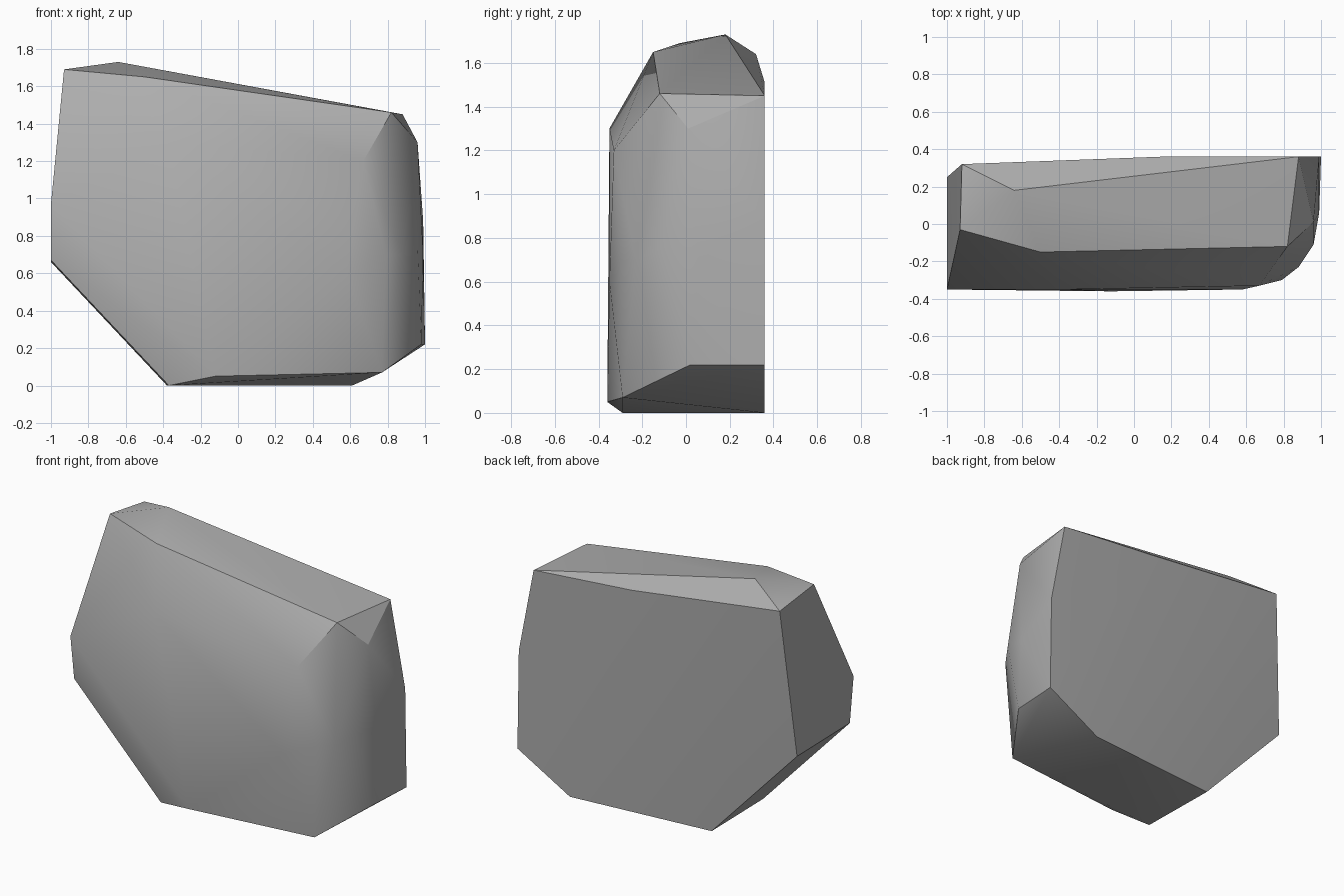
import bpy
import bmesh
import math

default_cube = bpy.data.objects.get("Cube")
if default_cube:
    bpy.data.objects.remove(default_cube, do_unlink=True)


def make_material(name, color):
    material = bpy.data.materials.new(name)
    material.use_nodes = True
    material.diffuse_color = color
    shader = material.node_tree.nodes["Principled BSDF"]
    shader.inputs["Base Color"].default_value = color
    shader.inputs["Roughness"].default_value = 1
    return material


def make_hull(name, corner_groups, material):
    """Wrap a faceted convex skin around the chiselled corners."""
    mesh = bpy.data.meshes.new(name)
    bm = bmesh.new()
    for corners in corner_groups:
        for corner in corners:
            bm.verts.new(corner)
    hull = bmesh.ops.convex_hull(bm, input=bm.verts[:])
    unused = [v for v in hull["geom_interior"] if isinstance(v, bmesh.types.BMVert)]
    bmesh.ops.delete(bm, geom=unused, context="VERTS")
    bmesh.ops.recalc_face_normals(bm, faces=bm.faces[:])
    bm.to_mesh(mesh)
    bm.free()
    mesh.materials.append(material)
    obj = bpy.data.objects.new(name, mesh)
    bpy.context.collection.objects.link(obj)
    return obj


# Sloping top ridge
top = [(-.93, -.03, 1.69), (-.5, -.15, 1.65), (.82, -.12, 1.46),
       (-.64, .18, 1.73)]

# Broad flat back
back = [(-.92, .32, 1.64), (.15, .36, 1.51), (.88, .36, 1.45),
        (.99, .36, .88), (1, .36, .22), (.61, .36, 0),
        (-.38, .27, 0), (-1, .25, .66)]

# Slightly domed front
front = [(-1, -.35, .97), (-1, -.31, .67), (-.38, -.35, 1.3),
         (-.37, -.29, 0), (-.12, -.36, .05), (.58, -.35, .6),
         (.67, -.33, 1.2), (.77, -.29, .07)]

# Rounded front corner and end
end = [(.79, -.3, .7), (.88, -.23, .7), (.96, -.11, .75),
       (.96, .01, 1.3), (.99, .06, .7), (.98, .02, .22)]

stone = make_material("stone grey", (.42, .42, .42, 1))
boulder = make_hull("boulder", (top, back, front, end), stone)

# Soft shading with crisp chipped edges
bpy.ops.object.select_all(action="DESELECT")
boulder.select_set(True)
bpy.context.view_layer.objects.active = boulder
bpy.ops.object.shade_smooth_by_angle(angle=math.radians(30))
